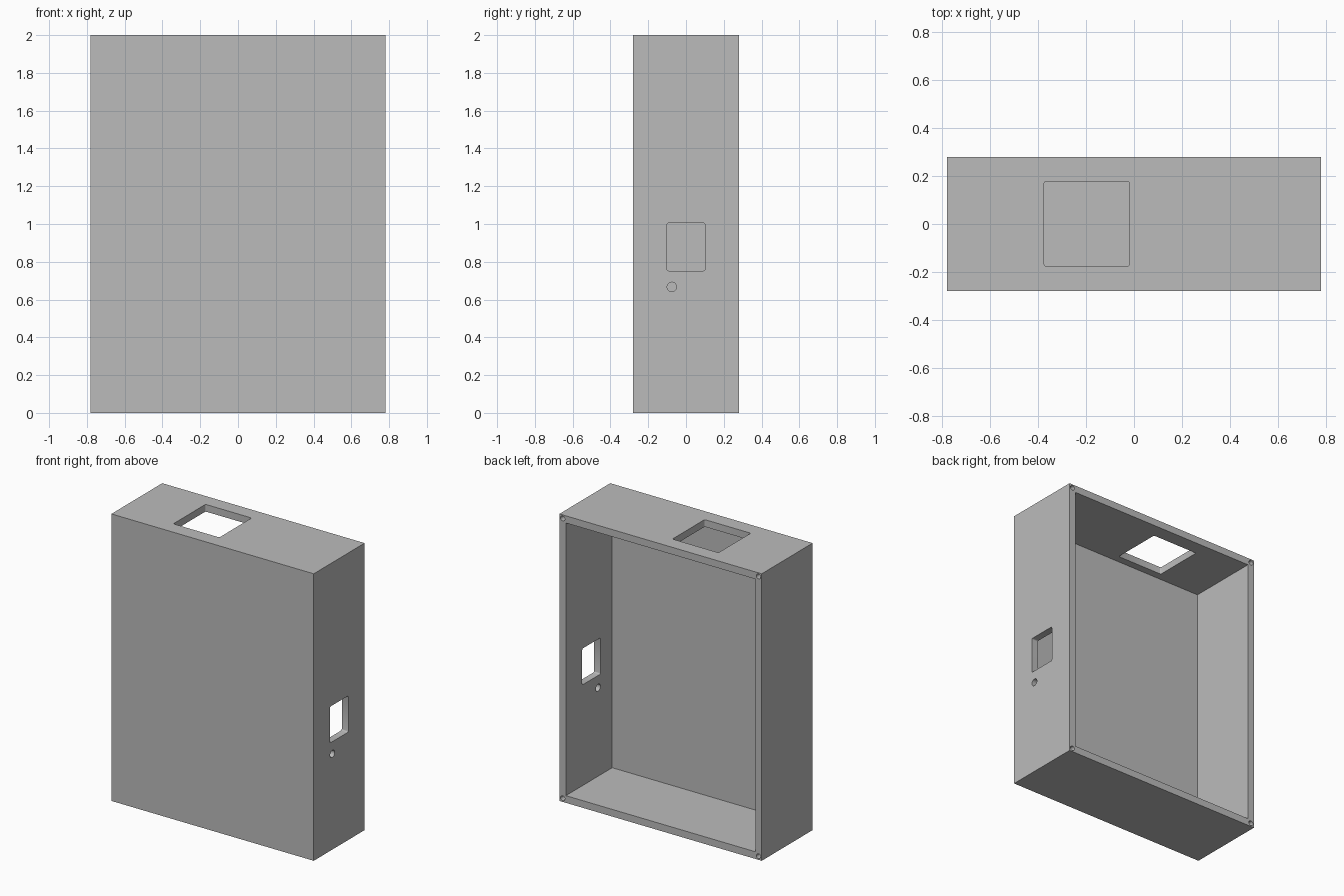
import bpy
import bmesh
from mathutils import Matrix, Vector

cube = bpy.data.objects.get("Cube")
if cube:
    bpy.data.objects.remove(cube, do_unlink=True)

WIDTH, DEPTH, HEIGHT, WALL = 1.56, 0.56, 2.0, 0.05

grey = bpy.data.materials.new("plain grey")
grey.use_nodes = True
grey.diffuse_color = (0.5, 0.5, 0.5, 1)
grey.node_tree.nodes["Principled BSDF"].inputs["Base Color"].default_value = (0.5, 0.5, 0.5, 1)


def make_object(name, bm):
    mesh = bpy.data.meshes.new(name)
    bm.to_mesh(mesh)
    bm.free()
    mesh.materials.append(grey)
    obj = bpy.data.objects.new(name, mesh)
    bpy.context.collection.objects.link(obj)
    return obj


def box(name, low, high, round_axis=None, radius=0.008):
    """Box between two corners; edges along round_axis may be rounded."""
    low, high = Vector(low), Vector(high)
    bm = bmesh.new()
    bmesh.ops.create_cube(bm, size=1)
    bmesh.ops.scale(bm, vec=high - low, verts=bm.verts)
    bmesh.ops.translate(bm, vec=(low + high) / 2, verts=bm.verts)
    if round_axis is not None:
        edges = [e for e in bm.edges
                 if abs((e.verts[0].co - e.verts[1].co)[round_axis]) > 1e-4]
        bmesh.ops.bevel(bm, geom=edges, offset=radius, segments=3,
                        profile=0.5, affect='EDGES')
    return make_object(name, bm)


def rod(name, centre, radius, length, axis):
    """Cylinder lying along the x or y axis."""
    turn = Matrix.Rotation(1.5707963, 4, 'Y' if axis == 'X' else 'X')
    bm = bmesh.new()
    bmesh.ops.create_cone(bm, cap_ends=True, segments=24, radius1=radius,
                          radius2=radius, depth=length,
                          matrix=Matrix.Translation(centre) @ turn)
    return make_object(name, bm)


# Outer block
x, y = WIDTH / 2, DEPTH / 2
case = box("enclosure_case", (-x, -y, 0), (x, y, HEIGHT))

# Cavity open at the back, then the openings in the top and the side
cutters = [
    box("cavity_cutter", (-x + WALL, -y + WALL, WALL),
        (x - WALL, y + 0.1, HEIGHT - WALL)),
    box("top_window_cutter", (-0.375, -0.177, HEIGHT - 0.1),
        (-0.02, 0.178, HEIGHT + 0.1), round_axis=2),
    box("side_window_cutter", (x - 0.1, -0.1, 0.752),
        (x + 0.1, 0.1, 1.005), round_axis=0),
    rod("side_hole_cutter", (x, -0.075, 0.667), 0.025, 0.2, 'X'),
]

# Blind screw holes in the corners of the back rim
inset = WALL / 2
for side in (-1, 1):
    for z in (inset, HEIGHT - inset):
        cutters.append(rod("screw_hole_cutter", (side * (x - inset), y, z),
                           0.017, 0.3, 'Y'))

for cutter in cutters:
    cutter.hide_render = True
    mod = case.modifiers.new(cutter.name, 'BOOLEAN')
    mod.operation = 'DIFFERENCE'
    mod.solver = 'EXACT'
    mod.object = cutter

# Bake the cuts and drop the cutters
graph = bpy.context.evaluated_depsgraph_get()
baked = bpy.data.meshes.new_from_object(case.evaluated_get(graph))
case.modifiers.clear()
case.data = baked
baked.materials.clear()
baked.materials.append(grey)
for face in baked.polygons:
    face.material_index = 0
for cutter in cutters:
    bpy.data.objects.remove(cutter, do_unlink=True)

# Smooth the round holes while keeping the box edges sharp
bpy.ops.object.select_all(action='DESELECT')
case.select_set(True)
bpy.context.view_layer.objects.active = case
bpy.ops.object.shade_smooth_by_angle(angle=0.6)
